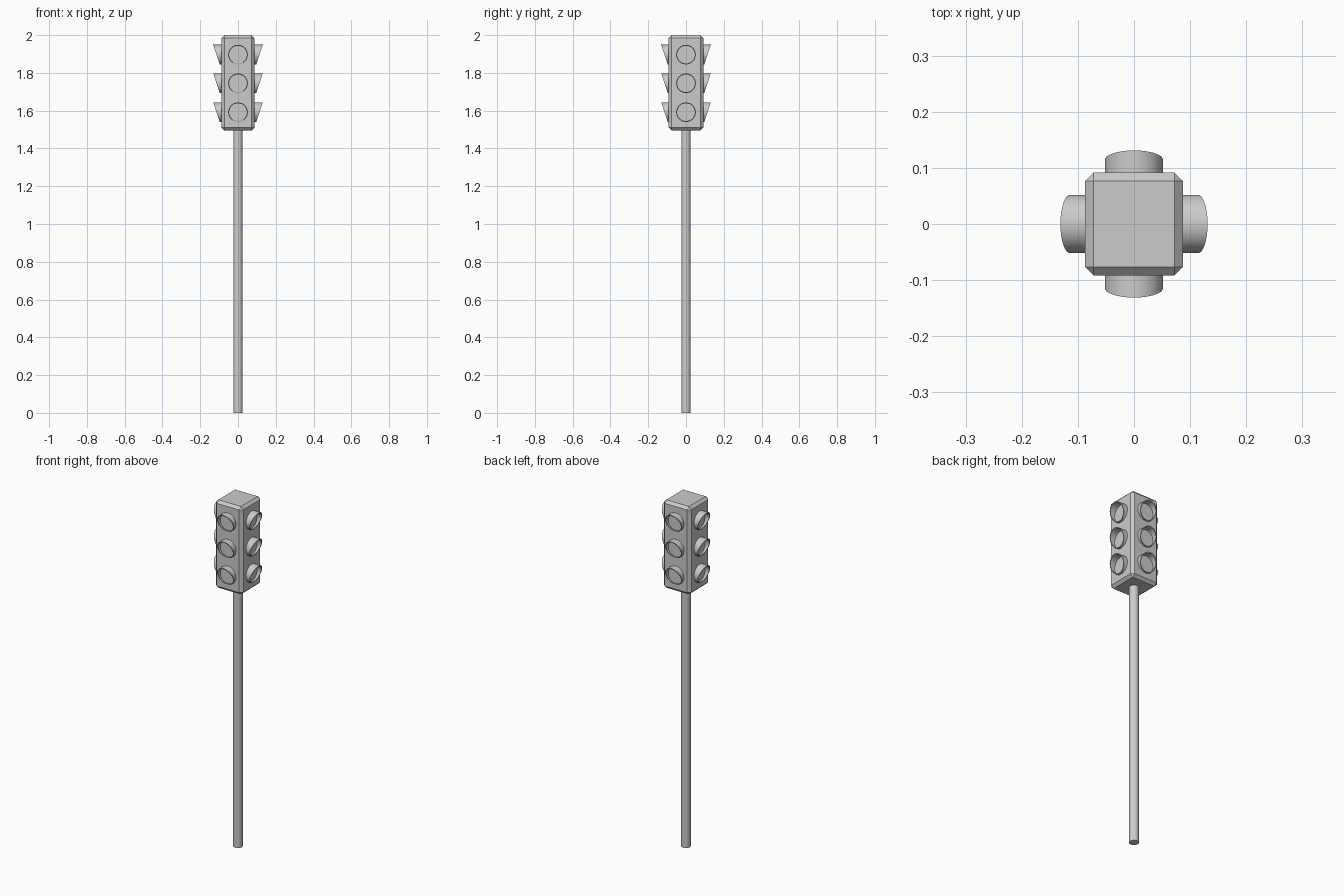
import bpy, bmesh
from math import cos, sin, pi
from mathutils import Matrix

if "Cube" in bpy.data.objects:
    bpy.data.objects.remove(bpy.data.objects["Cube"])

SEG = 32


def make_object(name, bm, smooth=True):
    bmesh.ops.recalc_face_normals(bm, faces=bm.faces)
    mesh = bpy.data.meshes.new(name)
    bm.to_mesh(mesh)
    bm.free()
    obj = bpy.data.objects.new(name, mesh)
    bpy.context.collection.objects.link(obj)
    if smooth:
        bpy.ops.object.select_all(action='DESELECT')
        obj.select_set(True)
        bpy.context.view_layer.objects.active = obj
        bpy.ops.object.shade_smooth_by_angle()
    return obj


# Pole
bm = bmesh.new()
bmesh.ops.create_cone(bm, cap_ends=True, segments=SEG, radius1=0.025, radius2=0.025,
                      depth=1.5, matrix=Matrix.Translation((0, 0, 0.75)))
make_object("pole", bm)

# Chamfered signal housing
bm = bmesh.new()
bmesh.ops.create_cube(bm, size=1.0)
bmesh.ops.scale(bm, vec=(0.174, 0.183, 0.505), verts=bm.verts)
bmesh.ops.translate(bm, vec=(0, 0, 1.7475), verts=bm.verts)
bmesh.ops.bevel(bm, geom=bm.edges[:], offset=0.015, segments=1, affect='EDGES')
make_object("housing", bm, smooth=False)


def lamp(name, face, z, turn):
    """Slanted hood tube with a lens floor, facing -y before turning."""
    bm = bmesh.new()

    def ring(r, depth, slant):
        return [bm.verts.new((r * cos(a), -(depth + slant * r * sin(a)), r * sin(a)))
                for a in (2 * pi * i / SEG for i in range(SEG))]

    slant = 0.33
    rings = [ring(0.052, face - 0.006, 0), ring(0.052, 0.114, slant),
             ring(0.047, 0.114, slant), ring(0.047, face + 0.002, 0)]
    for a, b in zip(rings, rings[1:]):
        for i in range(SEG):
            j = (i + 1) % SEG
            bm.faces.new((a[i], a[j], b[j], b[i]))
    bm.faces.new(rings[0])
    bm.faces.new(rings[-1])
    bm.transform(Matrix.Rotation(turn, 4, 'Z'))
    bm.transform(Matrix.Translation((0, 0, z)))
    make_object(name, bm)


# Three lamps on each of the four sides
for k, side in enumerate(("front", "right", "back", "left")):
    for colour, z in (("top", 1.897), ("middle", 1.745), ("bottom", 1.592)):
        lamp(f"{side}_{colour}_lamp", 0.0915 if k % 2 == 0 else 0.087, z, k * pi / 2)
